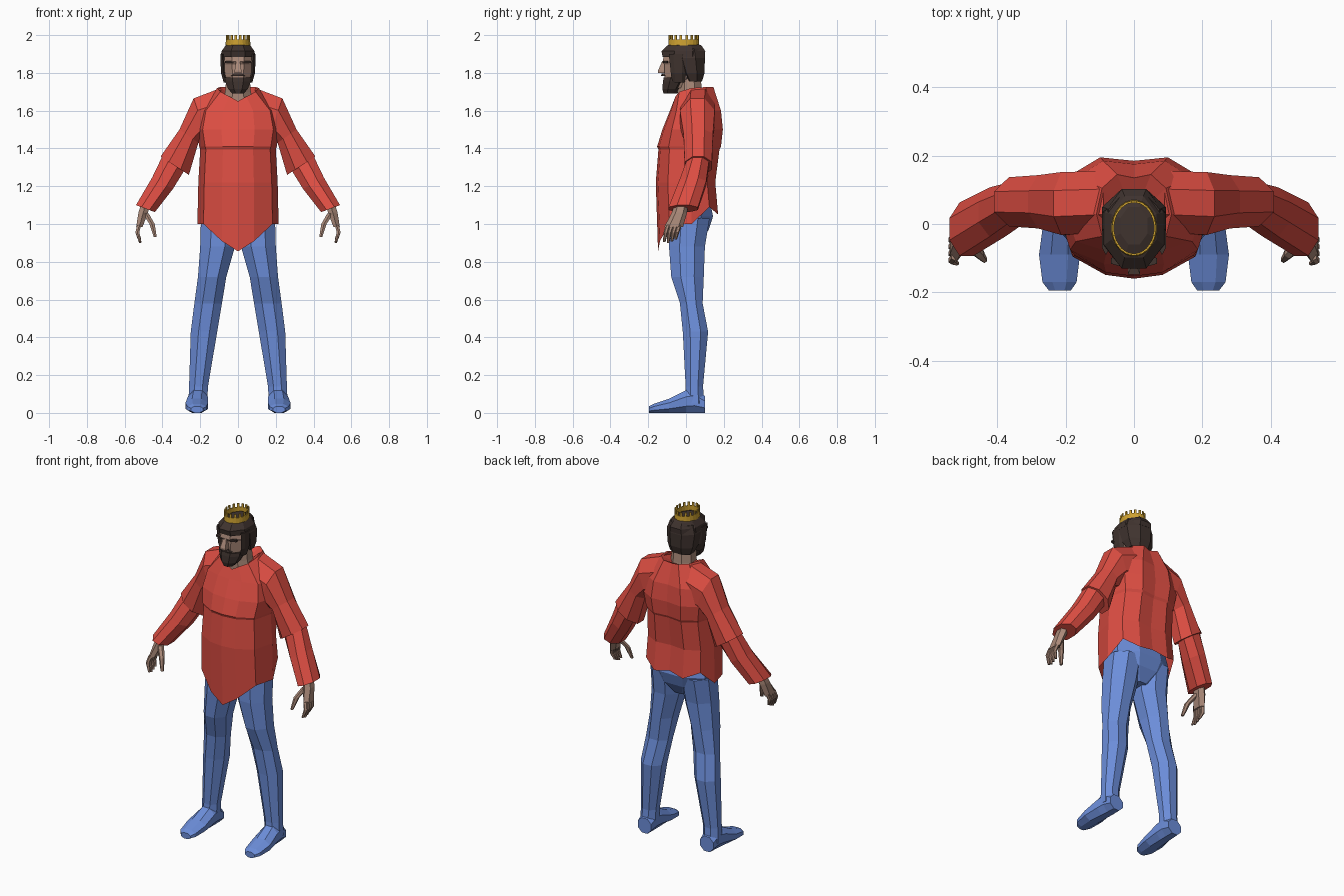
import bpy, bmesh
from math import cos, sin, pi
from mathutils import Vector as V


def material(name, rgb):
    m = bpy.data.materials.new(name)
    m.diffuse_color = (*rgb, 1)
    return m


RED = material("red cloth", (0.72, 0.075, 0.055))
BLUE = material("blue cloth", (0.15, 0.27, 0.70))
SKIN = material("skin", (0.40, 0.25, 0.19))
HAIR = material("hair", (0.05, 0.033, 0.028))
GOLD = material("gold", (0.62, 0.36, 0.03))


def ring(c, u, v, n=8):
    """Polygon around c, flat sides facing along u and v."""
    k = 1 / cos(pi / n)
    c, u, v = V(c), V(u), V(v)
    return [c + k * (u * cos((i + .5) * 2 * pi / n) + v * sin((i + .5) * 2 * pi / n)) for i in range(n)]


def oval(cx, cy, z, rx, ry, n=8):
    return ring((cx, cy, z), (rx, 0, 0), (0, ry, 0), n)


def loft(name, rings, mat, mirror=False, closed=True, caps=True):
    bm = bmesh.new()
    rows = [[bm.verts.new(p) for p in r] for r in rings]
    n = len(rows[0])
    for a, b in zip(rows, rows[1:]):
        for i in range(n if closed else n - 1):
            j = (i + 1) % n
            bm.faces.new((a[i], a[j], b[j], b[i]))
    if caps:
        bm.faces.new(rows[0][::-1])
        bm.faces.new(rows[-1])
    bmesh.ops.recalc_face_normals(bm, faces=bm.faces[:])
    me = bpy.data.meshes.new(name)
    bm.to_mesh(me)
    bm.free()
    me.materials.append(mat)
    ob = bpy.data.objects.new(name, me)
    bpy.context.collection.objects.link(ob)
    if mirror:
        ob.modifiers.new("mirror", 'MIRROR')
    return ob


# shirt body: half sections from front centre to back centre
def half(w, yf, yb, zs):
    xy = [(0, yf), (.4 * w, yf * .93), (.85 * w, yf * .6), (w, .03),
          (.85 * w, yb * .75), (.45 * w, yb + .005), (0, yb - .005)]
    zs = zs if isinstance(zs, list) else [zs] * 7
    return [(x, y, z) for (x, y), z in zip(xy, zs)]


loft("shirt_body", [
    half(.215, -.148, .165, [.855, .91, 1.0, 1.0, 1.09, 1.05, 1.07]),
    half(.21, -.16, .15, 1.22),
    half(.20, -.146, .172, 1.395),
    half(.205, -.153, .18, 1.41),
    half(.22, -.125, .19, 1.50),
    half(.20, -.085, .18, 1.60),
    half(.11, -.06, .14, [1.65, 1.675, 1.70, 1.72, 1.725, 1.725, 1.715]),
    half(.06, -.035, .085, [1.63, 1.64, 1.66, 1.68, 1.69, 1.69, 1.69]),
], RED, mirror=True, closed=False, caps=False)


# sleeves: sections given by outer and inner edge, depth centre and half depth
def sleeve(x1, z1, x2, z2, cy, dy):
    return ring(((x1 + x2) / 2, cy, (z1 + z2) / 2), ((x1 - x2) / 2, 0, (z1 - z2) / 2), (0, dy, 0), 8)


loft("upper_sleeves", [
    sleeve(.09, 1.72, .08, 1.46, .065, .09),
    sleeve(.235, 1.665, .16, 1.45, .06, .092),
    sleeve(.31, 1.50, .21, 1.43, .065, .078),
    sleeve(.41, 1.357, .26, 1.26, .065, .072)], RED, mirror=True)
loft("lower_sleeves", [
    sleeve(.395, 1.37, .28, 1.29, .065, .058),
    sleeve(.455, 1.245, .345, 1.185, .035, .072),
    sleeve(.54, 1.10, .44, 1.063, -.015, .078)], RED, mirror=True)

# hands: palm, fingers and thumb
loft("palms", [
    oval(.49, -.025, 1.10, .025, .032, 6),
    oval(.502, -.035, 1.06, .025, .035, 6),
    oval(.522, -.065, .985, .017, .043, 6)], SKIN, mirror=True)
for i in range(4):
    y = -.035 - .02 * i
    d = (0, .01, .018, .012)[i]
    loft("finger", [
        oval(.523, y, .995, .011, .011, 6),
        oval(.533, y - .012, .955, .010, .010, 6),
        oval(.518, y - .02, .918 - d, .006, .006, 6)], SKIN, mirror=True)
loft("thumbs", [
    oval(.488, -.05, 1.055, .016, .018, 6),
    oval(.455, -.085, 1.0, .014, .014, 6),
    oval(.438, -.105, .93, .008, .008, 6)], SKIN, mirror=True)

# trousers and feet
loft("trouser_seat", [
    oval(0, .015, .90, .05, .06), oval(0, .03, .97, .15, .09),
    oval(0, .035, 1.04, .185, .108), oval(0, .02, 1.16, .17, .10)], BLUE)
loft("trouser_legs", [
    oval(.10, .02, 1.03, .096, .105), oval(.108, .005, .88, .092, .095),
    oval(.137, .008, .72, .075, .086), oval(.158, .028, .58, .073, .06),
    oval(.18, .05, .43, .07, .067), oval(.209, .044, .14, .05, .046),
    oval(.213, .045, .05, .05, .052)], BLUE, mirror=True)


def foot(x, y, w, h):
    return ring((x, y, h / 2), (w, 0, 0), (0, 0, h / 2 * cos(pi / 8) / cos(pi / 8)), 8)


loft("feet", [
    foot(.21, .10, .045, .09), foot(.211, .045, .05, .13), foot(.213, .0, .053, .12),
    foot(.218, -.09, .06, .075), foot(.218, -.17, .05, .048), foot(.217, -.195, .032, .035)],
    BLUE, mirror=True)

# head: neck, face, nose, brow and ears hidden under hair
loft("neck", [oval(0, .03, 1.62, .085, .075), oval(0, .02, 1.70, .068, .065),
              oval(0, .015, 1.80, .06, .06)], SKIN)
loft("face", [oval(0, -.04, 1.72, .045, .06), oval(0, -.03, 1.78, .07, .085),
              oval(0, -.03, 1.845, .076, .084), oval(0, -.03, 1.86, .078, .094),
              oval(0, -.02, 1.92, .07, .09)], SKIN)
loft("nose", [oval(0, -.125, 1.80, .018, .022, 4), oval(0, -.127, 1.812, .018, .021, 4),
              oval(0, -.115, 1.86, .01, .012, 4)], SKIN)
loft("brows", [oval(.04, -.108, 1.853, .028, .014, 6),
               oval(.04, -.108, 1.864, .028, .014, 6)], HAIR, mirror=True)

# hair and beard
loft("hair_back", [
    oval(0, .04, 1.755, .068, .045), oval(0, .03, 1.80, .085, .068),
    oval(0, .015, 1.88, .093, .085), oval(0, .01, 1.93, .075, .08)], HAIR)
loft("hair_top", [
    oval(0, -.012, 1.885, .092, .112), oval(0, -.014, 1.915, .087, .116),
    oval(0, -.008, 1.945, .066, .09), oval(0, -.005, 1.958, .04, .055)], HAIR)
loft("sideburns", [
    oval(.062, -.04, 1.75, .014, .03, 6), oval(.078, -.04, 1.80, .012, .035, 6),
    oval(.082, -.045, 1.90, .012, .04, 6)], HAIR, mirror=True)
loft("beard", [
    oval(0, -.085, 1.69, .03, .034), oval(0, -.075, 1.715, .052, .05),
    oval(0, -.06, 1.755, .068, .062), oval(0, -.055, 1.775, .07, .063)], HAIR)
loft("moustache", [
    oval(0, -.115, 1.783, .038, .014, 6), oval(0, -.117, 1.798, .02, .012, 6)], HAIR)

# crown: thin hollow band with prongs
CY = -.012
band = [(.066, .082, 1.944), (.064, .08, 1.978), (.058, .074, 1.978), (.059, .075, 1.944), (.066, .082, 1.944)]
loft("crown_band", [oval(0, CY, z, rx, ry, 24) for rx, ry, z in band], GOLD, caps=False)
for i in range(16):
    a = 2 * pi * (i + .5) / 16
    t, r = V((-sin(a), cos(a), 0)), V((cos(a), sin(a), 0))
    c = V((.061 * cos(a), CY + .077 * sin(a), 0))
    loft("crown_prong", [ring(c + V((0, 0, z)), t * w, r * .003, 4)
                         for z, w in ((1.972, .006), (2.0, .0065))], GOLD)
